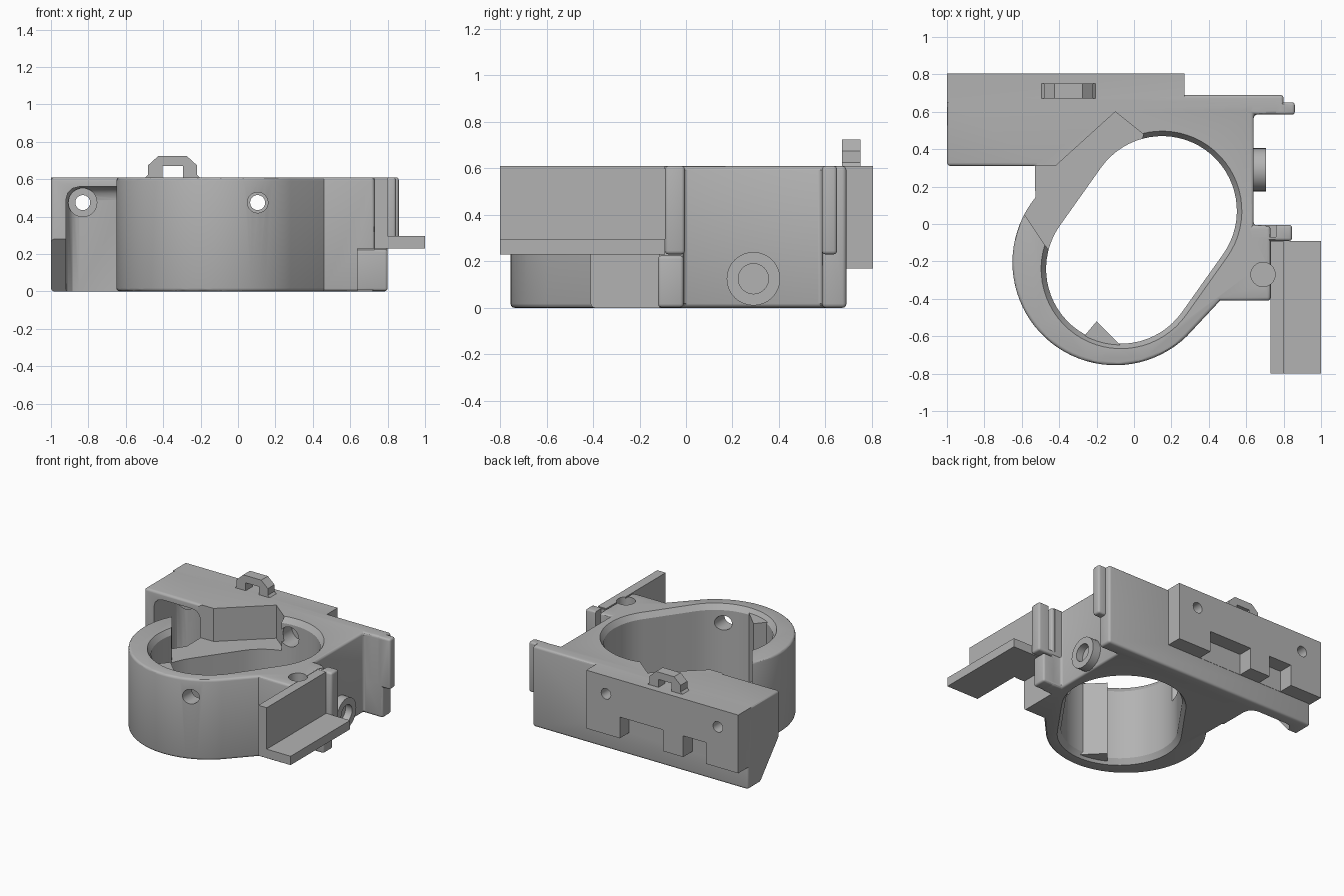
import bpy, bmesh
from math import radians, cos, sin, pi, atan2
from mathutils import Matrix, Vector

if "Cube" in bpy.data.objects:
    bpy.data.objects.remove(bpy.data.objects["Cube"])

TOP = 0.61
grey = bpy.data.materials.new("plain grey")
grey.use_nodes = True
grey.diffuse_color = (0.45, 0.45, 0.45, 1)
grey.node_tree.nodes["Principled BSDF"].inputs["Base Color"].default_value = (0.45, 0.45, 0.45, 1)


def make(name, bm):
    bmesh.ops.recalc_face_normals(bm, faces=bm.faces)
    mesh = bpy.data.meshes.new(name)
    bm.to_mesh(mesh)
    bm.free()
    mesh.materials.append(grey)
    ob = bpy.data.objects.new(name, mesh)
    bpy.context.collection.objects.link(ob)
    return ob


def loft(name, rings):
    """Closed solid through rings of equal point count."""
    bm = bmesh.new()
    loops = [[bm.verts.new(p) for p in ring] for ring in rings]
    n = len(loops[0])
    for a, b in zip(loops, loops[1:]):
        for i in range(n):
            bm.faces.new((a[i], a[(i + 1) % n], b[(i + 1) % n], b[i]))
    bm.faces.new(loops[0])
    bm.faces.new(loops[-1])
    return make(name, bm)


def prism(name, pts, z0, z1):
    return loft(name, [[(x, y, z) for x, y in pts] for z in (z0, z1)])


def box(name, x0, x1, y0, y1, z0, z1):
    return prism(name, [(x0, y0), (x1, y0), (x1, y1), (x0, y1)], z0, z1)


def rod(name, centre, axis, r, length):
    bm = bmesh.new()
    m = Matrix.Translation(centre) @ Vector((0, 0, 1)).rotation_difference(Vector(axis)).to_matrix().to_4x4()
    bmesh.ops.create_cone(bm, cap_ends=True, segments=32, radius1=r, radius2=r, depth=length, matrix=m)
    return make(name, bm)


def arc(c, r, a0, a1, n):
    return [(c[0] + r * cos(a0 + (a1 - a0) * i / n), c[1] + r * sin(a0 + (a1 - a0) * i / n)) for i in range(n + 1)]


def bake(ob):
    dg = bpy.context.evaluated_depsgraph_get()
    mesh = bpy.data.meshes.new_from_object(ob.evaluated_get(dg))
    ob.modifiers.clear()
    ob.data = mesh


def bevel(ob, width, limit=50):
    m = ob.modifiers.new("round", "BEVEL")
    m.width, m.segments, m.limit_method, m.angle_limit = width, 3, "ANGLE", radians(limit)
    bake(ob)
    return ob


def combine(ob, other, op):
    m = ob.modifiers.new("join", "BOOLEAN")
    m.object, m.operation, m.solver = other, op, "EXACT"
    bake(ob)
    bpy.data.objects.remove(other)


# Main body outline: clamp ring, right-hand block and back plate
outline = [(-1, 0.69), (-1, 0.31), (-0.53, 0.31)]
outline += arc((-0.1, -0.205), 0.55, radians(141), radians(314), 40)
outline += [(0.46, -0.41), (0.73, -0.41), (0.73, -0.01), (0.64, -0.01), (0.64, 0.585), (0.80, 0.585), (0.80, 0.69)]
body = bevel(prism("clamp_body", outline, 0, TOP), 0.018)

# Thick mounting block on the back with two notches in its lower edge
block = box("back_block", -1, 0.27, 0.65, 0.805, 0.17, TOP)
for x0, x1 in ((-0.37, -0.01), (-0.73, -0.54)):
    combine(block, box("notch", x0, x1, 0.692, 0.9, 0.1, 0.33), "DIFFERENCE")
combine(body, block, "UNION")

# Recess under the left end, and the sloped foot of its side wall
combine(body, bevel(box("recess", -0.92, -0.53, 0.2, 0.61, -0.2, 0.56), 0.07), "DIFFERENCE")
slope = [(0.2, 0.28), (0.31, 0.28), (0.55, 0), (0.55, -0.1), (0.2, -0.1)]
combine(body, loft("slope", [[(x, y, z) for y, z in slope] for x in (-1.1, -0.91)]), "DIFFERENCE")

# Lowered side of the ring
gap = [(-0.42, 0.31), (-0.1, 0.6), (0.05, 0.48), (0, 0.3), (-0.45, -0.15), (-0.585, 0.05), (-0.8, 0.05), (-0.8, 0.308)]
combine(body, prism("side_gap", gap, 0.36, 0.8), "DIFFERENCE")

# Long round opening with chamfered rims
A, B = (0.15, 0.07), (-0.07, -0.24)
turn = atan2(A[1] - B[1], A[0] - B[0])


def opening(r, z):
    pts = arc(A, r, turn - pi / 2, turn + pi / 2, 32) + arc(B, r, turn + pi / 2, turn + 1.5 * pi, 32)
    return [(x, y, z) for x, y in pts]


levels = ((0.44, -0.02), (0.40, 0.04), (0.40, 0.57), (0.44, 0.63))
combine(body, loft("opening", [opening(r, z) for r, z in levels]), "DIFFERENCE")

# Pointed rib inside the ring
combine(body, prism("rib", [(-0.30, -0.64), (-0.2, -0.52), (-0.05, -0.67), (-0.15, -0.71)], 0.02, 0.58), "UNION")

# Lower foot under the front rail, and relief below the side tray
combine(body, box("foot_relief", 0.64, 0.9, -0.5, -0.115, -0.1, 0.23), "DIFFERENCE")
combine(body, bevel(box("rail_foot", 0.6, 0.80, -0.12, -0.01, 0.002, 0.225), 0.015), "UNION")

# Screw holes
holes = [((0.105, 0, 0.475), (0, 1, 0), 0.04, 3), ((0.105, -0.6, 0.475), (0, 1, 0), 0.055, 0.6),
         ((0.105, 0.4, 0.475), (0, 1, 0), 0.075, 0.4), ((-0.83, 0.7, 0.475), (0, 1, 0), 0.04, 0.5),
         ((0.69, -0.27, 0.5), (0, 0, 1), 0.065, 0.44)]

# L-shaped tray on the right front
tray = [(0.73, 0.23), (1, 0.23), (1, 0.297), (0.80, 0.297), (0.80, TOP), (0.73, TOP)]
combine(body, loft("tray", [[(x, y, z) for x, z in tray] for y in (-0.8, -0.09)]), "UNION")
for c, axis, r, length in holes:
    combine(body, rod("hole", c, axis, r, length), "DIFFERENCE")

# Two grooved rails on the right side
for name, y0, y1, x1 in (("front_rail", -0.09, -0.005, 0.845), ("back_rail", 0.585, 0.65, 0.86)):
    rail = bevel(box(name, 0.62, x1, y0, y1, 0.23, TOP), 0.015)
    groove = y1 - 0.065 if y0 < 0 else y0 + 0.065
    edge = y1 + 0.02 if y0 < 0 else y0 - 0.02
    combine(rail, box("groove", 0.705, 0.76, min(groove, edge), max(groove, edge), 0.26, 0.7), "DIFFERENCE")
    combine(body, rail, "UNION")

# Round boss on the right face and collar around the recess screw
boss = rod("side_boss", (0.665, 0.29, 0.125), (1, 0, 0), 0.115, 0.08)
combine(boss, rod("bore", (0.7, 0.29, 0.125), (1, 0, 0), 0.065, 0.1), "DIFFERENCE")
collar = rod("screw_collar", (-0.83, 0.59, 0.475), (0, 1, 0), 0.078, 0.06)
combine(collar, rod("bore", (-0.83, 0.59, 0.475), (0, 1, 0), 0.04, 0.2), "DIFFERENCE")

# Small strap loop on top
loop_pts = [(-0.5, 0.605), (-0.48, 0.625), (-0.48, 0.675), (-0.425, 0.725), (-0.275, 0.725), (-0.22, 0.675),
            (-0.22, 0.625), (-0.2, 0.605), (-0.295, 0.605), (-0.295, 0.67), (-0.405, 0.67), (-0.405, 0.605)]
strap = loft("strap_loop", [[(x, y, z) for x, z in loop_pts] for y in (0.67, 0.75)])

for ob in (body, boss, collar, strap):
    bpy.ops.object.select_all(action="DESELECT")
    ob.select_set(True)
    bpy.context.view_layer.objects.active = ob
    bpy.ops.object.shade_smooth_by_angle(angle=radians(30))
